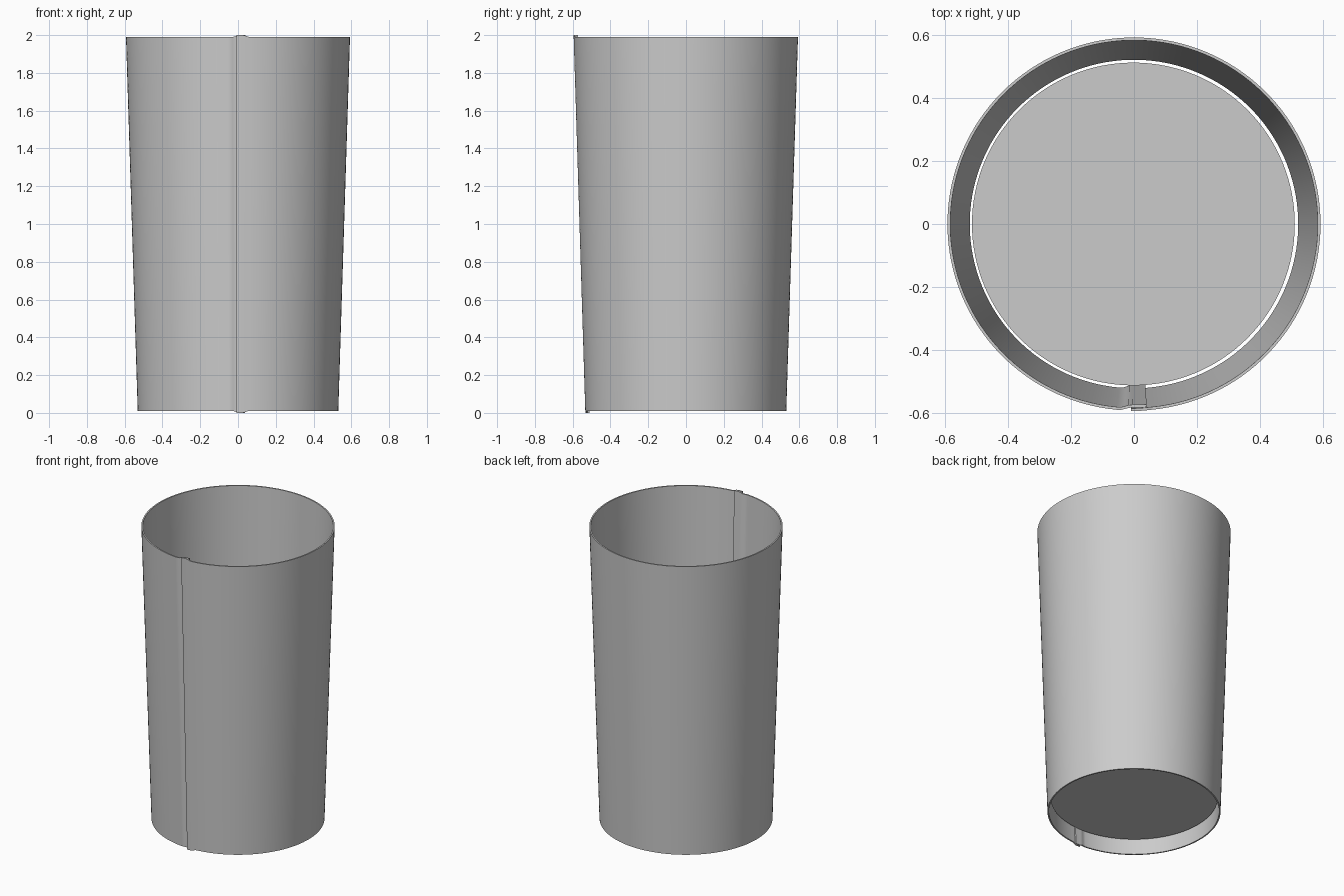
import bpy, bmesh, math

if "Cube" in bpy.data.objects:
    bpy.data.objects.remove(bpy.data.objects["Cube"])

R_BOTTOM, R_TOP, THICK = 0.531, 0.593, 0.009
SEGS = 128
START = -math.pi / 2 - 0.015          # outer flap edge
SWEEP = 2 * math.pi + 0.085           # sheet laps over itself at the front


def smoothstep(t):
    t = max(0.0, min(1.0, t))
    return t * t * (3 - 2 * t)


def finish(bm, name):
    bmesh.ops.recalc_face_normals(bm, faces=bm.faces)
    mesh = bpy.data.meshes.new(name)
    bm.to_mesh(mesh)
    bm.free()
    obj = bpy.data.objects.new(name, mesh)
    bpy.context.collection.objects.link(obj)
    bpy.context.view_layer.objects.active = obj
    obj.select_set(True)
    bpy.ops.object.shade_smooth_by_angle(angle=math.radians(30))
    obj.select_set(False)
    return obj


# Tapered wall: one rolled sheet, its inner end tucked behind its outer end
bm = bmesh.new()
sections = []
# finer steps near both ends of the sheet
angles = [0.02 * i for i in range(8)]
angles += [0.16 + (SWEEP - 0.32) * i / SEGS for i in range(SEGS + 1)]
angles += [SWEEP - 0.14 + 0.02 * i for i in range(8)]
for a in angles:
    lift = 0.002 * (1 - smoothstep(a / 0.12))
    tuck = -0.0095 * smoothstep((a - SWEEP + 0.15) / 0.065)
    edge = min(a, SWEEP - a)
    flare = 0.01 * (1 - smoothstep((edge - 0.06) / 0.06))
    c, s = math.cos(START + a), math.sin(START + a)
    ring = []
    for r, z in ((R_BOTTOM, 0.01 - flare), (R_TOP, 1.99 + flare),
                 (R_TOP - THICK, 1.99 + flare), (R_BOTTOM - THICK, 0.01 - flare)):
        r += lift + tuck
        ring.append(bm.verts.new((r * c, r * s, z)))
    sections.append(ring)
for p, q in zip(sections, sections[1:]):
    for i in range(4):
        j = (i + 1) % 4
        bm.faces.new((p[i], q[i], q[j], p[j]))
bm.faces.new(sections[0])
bm.faces.new(sections[-1][::-1])
finish(bm, "cup_wall")

# Raised floor disc, slightly smaller than the wall
bm = bmesh.new()
bmesh.ops.create_cone(bm, cap_ends=True, segments=SEGS, radius1=0.513,
                      radius2=0.513, depth=0.008)
bmesh.ops.translate(bm, verts=bm.verts, vec=(-0.002, 0, 0.115))
finish(bm, "cup_floor")
